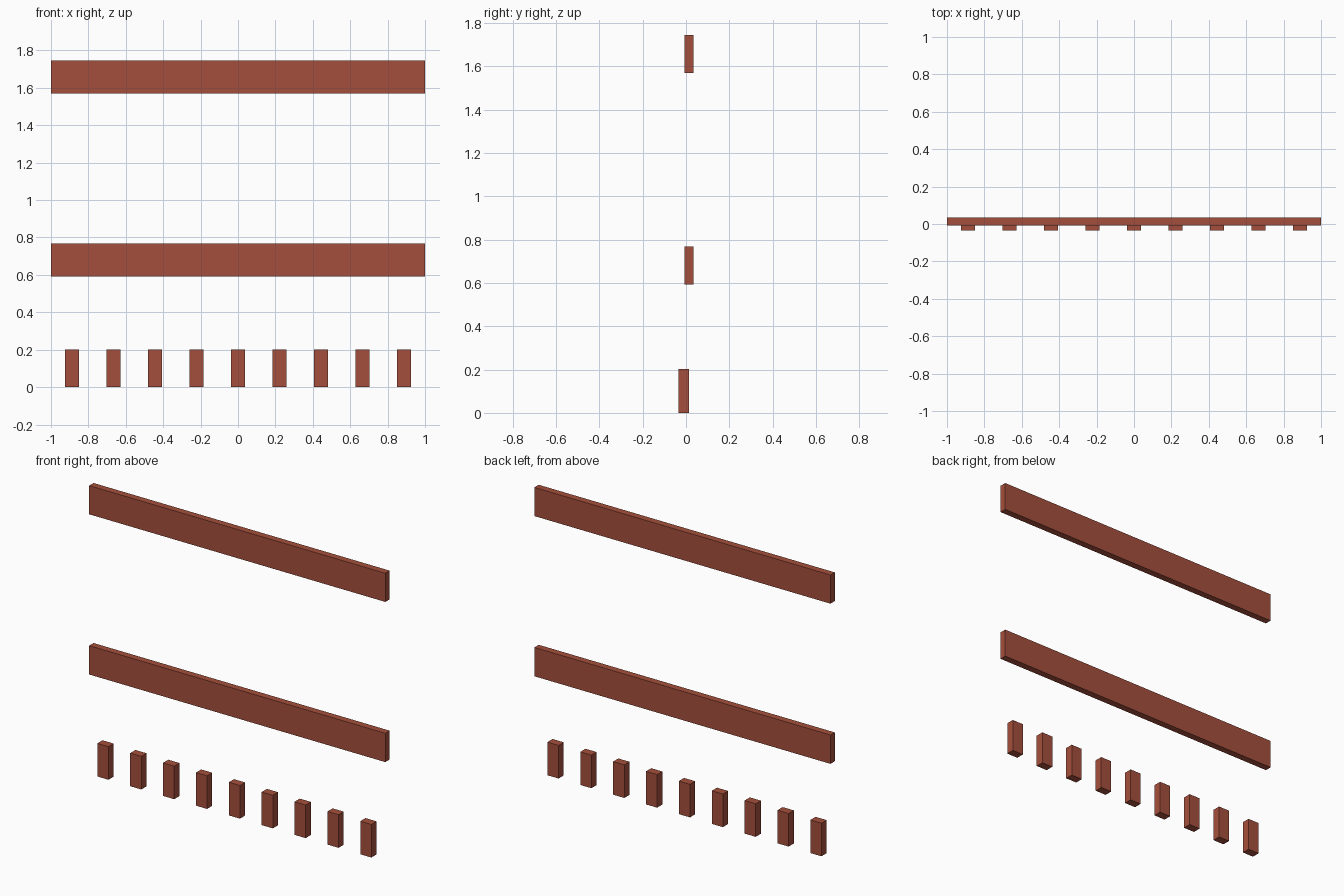
import bpy

if "Cube" in bpy.data.objects:
    bpy.data.objects.remove(bpy.data.objects["Cube"])

red = bpy.data.materials.new("brick_red")
red.diffuse_color = (0.376, 0.078, 0.045, 1.0)
red.use_nodes = True
red.node_tree.nodes["Principled BSDF"].inputs["Base Color"].default_value = red.diffuse_color


def box(name, x, y, z):
    """Box from (min, max) ranges on each axis."""
    spans = (x, y, z)
    bpy.ops.mesh.primitive_cube_add(size=1, location=[(a + b) / 2 for a, b in spans])
    ob = bpy.context.object
    ob.name = name
    ob.scale = [b - a for a, b in spans]
    bpy.ops.object.transform_apply(location=False, rotation=False, scale=True)
    ob.data.materials.append(red)
    return ob


# Two long horizontal rails
for name, z0, z1 in (("lower_rail", 0.592, 0.768), ("upper_rail", 1.57, 1.745)):
    box(name, (-1, 1), (-0.007, 0.035), (z0, z1))

# Row of nine short blocks on the ground
for i in range(9):
    cx = (i - 4) * 0.222
    box(f"block_{i + 1}", (cx - 0.0375, cx + 0.0375), (-0.035, 0.015), (0, 0.202))
